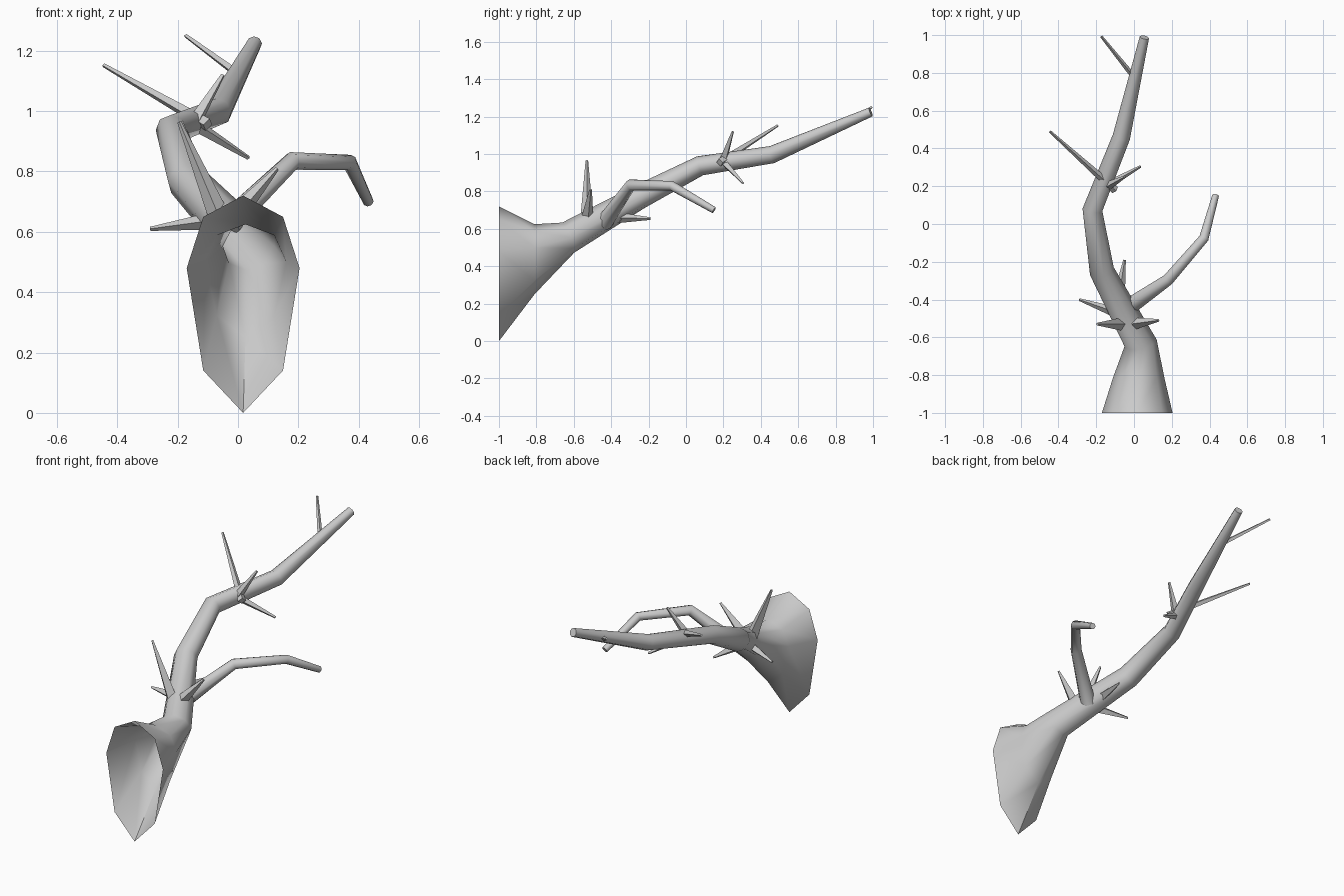
import bpy, math
from mathutils import Vector

if "Cube" in bpy.data.objects:
    bpy.data.objects.remove(bpy.data.objects["Cube"])


def make_mesh(name, rings, cap_start=True):
    """Skin a list of equal-sized rings; the far end is always capped."""
    n = len(rings[0])
    verts = [p for ring in rings for p in ring]
    faces = []
    for r in range(len(rings) - 1):
        for k in range(n):
            a, b = r * n + k, r * n + (k + 1) % n
            faces.append((a, b, b + n, a + n))
    if cap_start:
        faces.append(tuple(range(n))[::-1])
    faces.append(tuple(range(len(verts) - n, len(verts))))
    mesh = bpy.data.meshes.new(name)
    mesh.from_pydata(verts, [], faces)
    mesh.shade_smooth()
    mesh.set_sharp_from_angle(angle=math.radians(60))
    obj = bpy.data.objects.new(name, mesh)
    bpy.context.collection.objects.link(obj)
    return obj


def tube_rings(path, sides, before=None):
    """Rings square to a path of (x, y, z, radius) points."""
    pts = [Vector(p[:3]) for p in path]
    rings = []
    for i, p in enumerate(pts):
        d = Vector()
        if i > 0:
            d += (p - pts[i - 1]).normalized()
        elif before:
            d += (p - Vector(before)).normalized()
        if i < len(pts) - 1:
            d += (pts[i + 1] - p).normalized()
        d.normalize()
        right = d.cross(Vector((0, 0, 1))).normalized()
        up = right.cross(d)
        ring = []
        for k in range(sides):
            a = 2 * math.pi * k / sides
            ring.append(p + path[i][3] * (right * math.sin(a) + up * math.cos(a)))
        rings.append(ring)
    return rings


def flare_ring(x, y, z, half_width, above, below):
    """Upright octagon with a taller lower half."""
    ring = []
    for k in range(8):
        a = math.pi * k / 4
        h = above if math.cos(a) > 0 else below
        ring.append(Vector((x + half_width * math.sin(a), y, z + h * math.cos(a))))
    return ring


# Trunk with open flared base
trunk_path = [(0.035, -0.63, 0.553, 0.087), (-0.17, -0.25, 0.77, 0.066),
              (-0.22, 0.075, 0.937, 0.053), (-0.067, 0.46, 0.997, 0.047),
              (0.055, 0.988, 1.225, 0.025)]
flare = [flare_ring(0.017, -1.0, 0.48, 0.187, 0.24, 0.48),
         flare_ring(0.025, -0.81, 0.50, 0.135, 0.125, 0.25)]
make_mesh("trunk", flare + tube_rings(trunk_path, 8, (0.025, -0.81, 0.50)), False)

# Bent side branch
branch_path = [(-0.03, -0.44, 0.63, 0.045), (0.18, -0.295, 0.835, 0.031),
               (0.37, -0.075, 0.83, 0.026), (0.432, 0.15, 0.70, 0.018)]
make_mesh("side_branch", tube_rings(branch_path, 8))

# Broken twigs: base, tip, base radius
twigs = [((-0.05, -0.53, 0.62), (-0.195, -0.53, 0.965), 0.038),
         ((-0.02, -0.53, 0.64), (0.13, -0.51, 0.81), 0.036),
         ((-0.06, -0.48, 0.64), (-0.29, -0.40, 0.61), 0.032),
         ((-0.08, -0.39, 0.66), (-0.05, -0.19, 0.655), 0.032),
         ((-0.10, 0.18, 0.955), (-0.445, 0.49, 1.152), 0.022),
         ((-0.14, 0.20, 0.97), (-0.05, 0.25, 1.12), 0.024),
         ((-0.15, 0.20, 0.96), (0.035, 0.305, 0.845), 0.022),
         ((-0.01, 0.79, 1.13), (-0.173, 0.993, 1.25), 0.014)]
for i, (base, tip, radius) in enumerate(twigs, 1):
    make_mesh(f"twig_{i}", tube_rings([(*base, radius), (*tip, 0.007)], 4))
